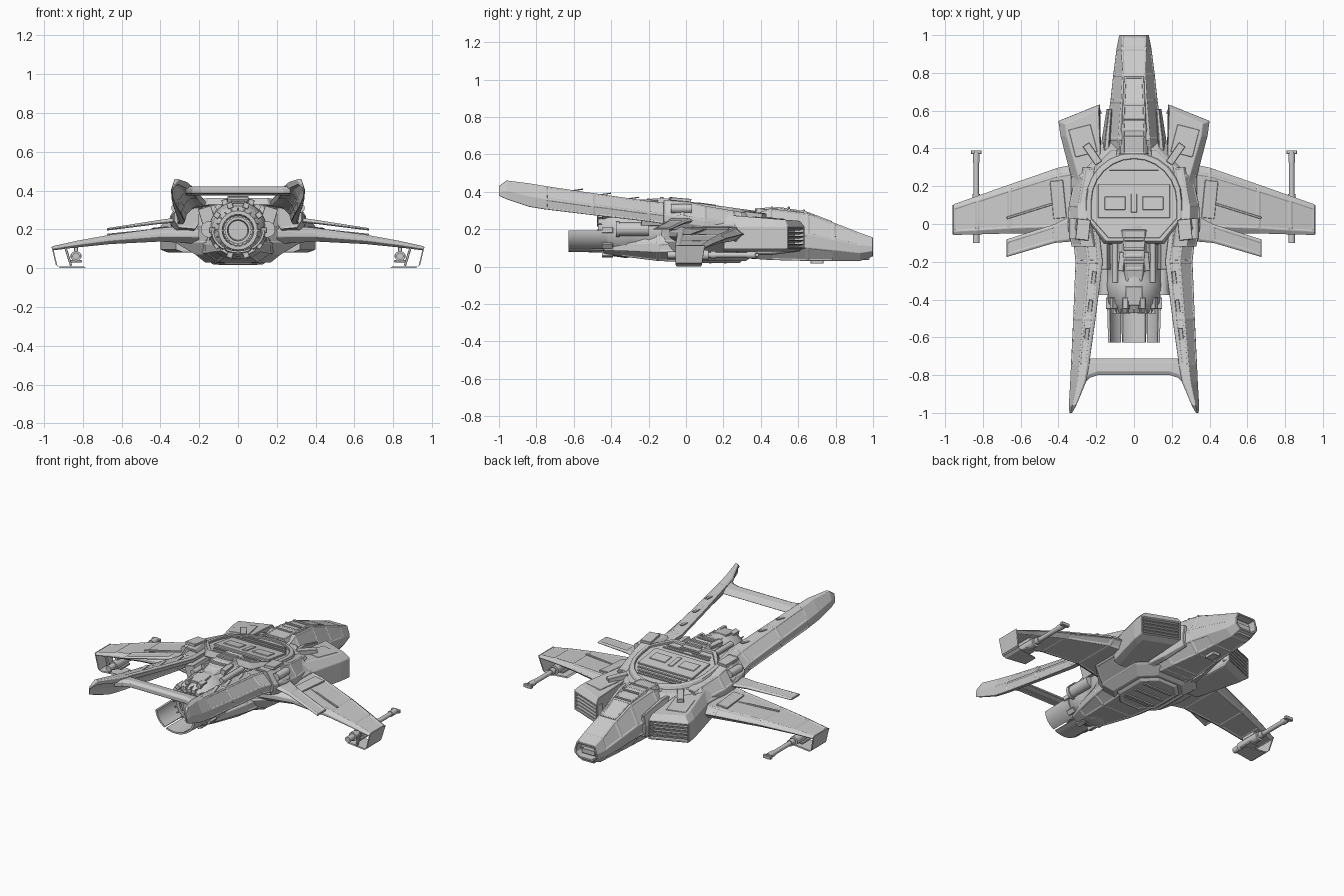
import bpy, bmesh, math
from mathutils import Matrix, Vector

if "Cube" in bpy.data.objects:
    bpy.data.objects.remove(bpy.data.objects["Cube"])


def finish(bm, name, mirror=False, bevel=0.004, smooth=False):
    bmesh.ops.recalc_face_normals(bm, faces=bm.faces)
    me = bpy.data.meshes.new(name)
    bm.to_mesh(me)
    bm.free()
    ob = bpy.data.objects.new(name, me)
    bpy.context.collection.objects.link(ob)
    if smooth:
        bpy.ops.object.select_all(action='DESELECT')
        ob.select_set(True)
        bpy.context.view_layer.objects.active = ob
        bpy.ops.object.shade_smooth_by_angle(angle=math.radians(35))
    if bevel:
        m = ob.modifiers.new("bevel", 'BEVEL')
        m.width, m.segments, m.limit_method = bevel, 1, 'ANGLE'
        m.angle_limit = math.radians(25)
    if mirror:
        ob.modifiers.new("mirror", 'MIRROR').use_clip = False
    return ob


def loft(name, rings, mirror=False, bevel=0.003, panel=0, recess=None, closed=False):
    """Skin rings of points; panel = sunk inset on large faces, recess = hollow the faces pointing that way."""
    bm = bmesh.new()
    vs = [[bm.verts.new(p) for p in r] for r in rings]
    n = len(vs[0])
    pairs = list(zip(vs, vs[1:])) + ([(vs[-1], vs[0])] if closed else [])
    for a, b in pairs:
        for i in range(n):
            bm.faces.new((a[i], a[(i + 1) % n], b[(i + 1) % n], b[i]))
    if not closed:
        bm.faces.new(vs[0])
        bm.faces.new(vs[-1])
    bmesh.ops.recalc_face_normals(bm, faces=bm.faces)
    bm.normal_update()
    if recess:
        d = Vector(recess).normalized()
        fs = [f for f in bm.faces if f.normal.dot(d) > 0.97]
        bmesh.ops.inset_individual(bm, faces=fs, thickness=0.012)
        bmesh.ops.inset_individual(bm, faces=fs, thickness=0.001, depth=-0.05)
    if panel:
        fs = [f for f in bm.faces if f.calc_area() > panel]
        bmesh.ops.inset_individual(bm, faces=fs, thickness=0.010)
        bmesh.ops.inset_individual(bm, faces=fs, thickness=0.003, depth=-0.003)
    return finish(bm, name, mirror, bevel)


def box(name, c, s, rot=(0, 0, 0), mirror=False, bevel=0.002):
    bm = bmesh.new()
    R = Matrix.Rotation(rot[2], 4, 'Z') @ Matrix.Rotation(rot[1], 4, 'Y') @ Matrix.Rotation(rot[0], 4, 'X')
    bmesh.ops.create_cube(bm, size=1, matrix=Matrix.Translation(c) @ R @ Matrix.Diagonal((*s, 1)))
    return finish(bm, name, mirror, bevel)


def turned(name, x, z, prof, mirror=False, n=28, arc=(0, 360), sx=1.0):
    """Turn a closed (y, radius) profile around a y-axis line."""
    full = arc[1] - arc[0] == 360
    k = n if full else n + 1
    rings = []
    for i in range(k):
        a = math.radians(arc[0] + (arc[1] - arc[0]) * i / n)
        rings.append([(x + sx * r * math.cos(a), y, z + r * math.sin(a)) for y, r in prof])
    bm = bmesh.new()
    vs = [[bm.verts.new(p) for p in r] for r in rings]
    m = len(prof)
    for i in range(k if full else k - 1):
        a, b = vs[i], vs[(i + 1) % k]
        for j in range(m):
            bm.faces.new((a[j], a[(j + 1) % m], b[(j + 1) % m], b[j]))
    if not full:
        bm.faces.new(vs[0])
        bm.faces.new(vs[-1])
    bmesh.ops.remove_doubles(bm, verts=bm.verts, dist=1e-5)
    return finish(bm, name, mirror, 0, True)


def rod(name, x, z, y0, y1, r, mirror=True, n=16):
    e = 1e-6
    return turned(name, x, z, [(y0, e), (y0, r), (y1, r), (y1, e)], mirror, n)


def octo(hx, y0, y1, c, z, tilt=0):
    p = [(hx - c, y0), (hx, y0 + c), (hx, y1 - c), (hx - c, y1)]
    p += [(-x, y) for x, y in reversed(p)]
    return [(x, y, z + tilt * (y - 0.14)) for x, y in p]


def dome(r, z, tilt=-.14):
    """Deck outline: round toward the nose, cut corners toward the engine."""
    p = [(r * math.cos(a), .12 + r * math.sin(a)) for a in [math.radians(15 * i) for i in range(13)]]
    p += [(-r, .03), (-r * .6, .12 - r * .85), (r * .6, .12 - r * .85), (r, .03)]
    return [(x, y, z + tilt * (y - .14)) for x, y in p]


def hull(y, hw, z0, z1, top=0.55, bot=0.6):
    h = z1 - z0
    p = [(bot * hw, z0), (hw, z0 + .28 * h), (hw, z0 + .55 * h), (top * hw, z1)]
    return [(x, y, z) for x, z in p] + [(-x, y, z) for x, z in reversed(p)]


def beam(y, xi, xo, z0, z1):
    w, h = xo - xi, z1 - z0
    return [(xi + .15 * w, y, z0), (xo - .2 * w, y, z0 + .05 * h), (xo, y, z0 + .3 * h), (xo, y, z0 + .5 * h),
            (xo - .4 * w, y, z1), (xi + .12 * w, y, z1), (xi, y, z1 - .15 * h), (xi, y, z0 + .2 * h)]


def shell(y, xi, xo, z0, z1):
    """Boom section: flat top, steep outer wall, hollow toward the inside and below."""
    w, h = xo - xi, z1 - z0
    return [(xi, y, z1 - .06 * h), (xi + .12 * w, y, z1), (xi + .55 * w, y, z1), (xo, y, z0 + .45 * h),
            (xo - .05 * w, y, z0), (xo - .25 * w, y, z0), (xo - .32 * w, y, z0 + .35 * h),
            (xi + .42 * w, y, z1 - .32 * h), (xi + .05 * w, y, z1 - .28 * h)]


def foil(x, yl, yt, z, t):
    d = yl - yt
    return [(x, yl, z), (x, yl - .12 * d, z + t / 2), (x, yt + .1 * d, z + t / 2), (x, yt, z + t * .15),
            (x, yt, z - t * .15), (x, yt + .1 * d, z - t / 2), (x, yl - .12 * d, z - t / 2)]


# Nose and cockpit
loft("nose", [hull(.2, .17, .05, .27), hull(.38, .16, .04, .285), hull(.45, .155, .035, .31), hull(.65, .125, .03, .285),
              hull(.79, .11, .03, .235), hull(.93, .092, .03, .18, .7), hull(1, .078, .055, .155, .8)],
     panel=.009, recess=(0, 1, 0))
loft("canopy", [hull(.37, .075, .26, .312, .8), hull(.5, .075, .26, .318, .8), hull(.64, .07, .24, .296, .8),
                hull(.78, .062, .2, .243, .8)], panel=.003)
for y in (.46, .55, .63):
    box("canopy_rib", (0, y, .315 if y < .6 else .299), (.11, .012, .01))
box("nose_sensor", (0, .96, .095), (.09, .03, .03))
box("nose_chin", (0, .955, .045), (.09, .05, .02))
box("nose_belly_fin", (0, .7, .025), (.05, .07, .02))
loft("cheek", [beam(.2, .13, .2, .06, .27), beam(.45, .125, .17, .06, .265), beam(.61, .115, .145, .08, .22)], True)

# Main hull, upper deck and belly
loft("main_hull", [octo(.17, -.06, .32, .08, .03), octo(.22, -.12, .38, .1, .07), octo(.32, -.13, .44, .17, .13),
                   octo(.335, -.13, .44, .18, .22), octo(.275, -.1, .40, .15, .305, -.1)], panel=.02)
loft("deck_rim", [dome(.265, .29), dome(.25, .33), dome(.225, .33), dome(.225, .29)], closed=True)
loft("deck_plate", [dome(.23, .28), dome(.23, .318)])
box("deck_panel", (0, .12, .322), (.38, .18, .018), (-.139, 0, 0))
box("deck_hatch", (.1, .11, .332), (.11, .07, .01), (-.139, 0, 0), True)
box("deck_hatch_centre", (0, .11, .332), (.03, .1, .01), (-.139, 0, 0))
for y, w in ((-.03, .3), (-.005, .32), (.235, .34), (.265, .3), (.29, .26)):
    box("deck_rib", (0, y, .32 - .14 * (y - .14)), (w, .011, .01), (-.139, 0, 0), bevel=0)
loft("belly_plate", [octo(.13, -.04, .29, .07, .02), octo(.16, -.06, .31, .08, .045)], panel=.01)
for y in (.05, .13, .21):
    box("belly_rib", (0, y, .02), (.2, .015, .01), bevel=0)

# Side intakes with slats
plan = [(.18, .634), (.40, .545), (.39, .47), (.32, .2), (.17, .2)]
top = [(.185, .61), (.365, .53), (.355, .46), (.28, .2), (.17, .2)]
low = [(.19, .58), (.36, .51), (.35, .45), (.28, .2), (.17, .2)]
loft("intake", [[(*p, .08) for p in low], [(*p, .095) for p in plan], [(*p, .215) for p in plan],
                [(x, y, .245 + .08 * (.6 - y)) for x, y in top]], True, recess=(.089, .22, 0))
ang = math.atan2(-.089, .22)
for i in range(5):
    box("intake_slat", (.286, .575, .115 + .021 * i), (.215, .03, .006), (.25, 0, ang), True, 0)
box("intake_top_panel", (.27, .44, .256), (.12, .15, .01), (-.08, 0, -.25), True)

# Shoulder blocks and small pods
loft("shoulder", [beam(.3, .2, .3, .16, .29), beam(.1, .22, .345, .17, .325), beam(-.02, .22, .35, .18, .355),
                  beam(-.12, .2, .33, .2, .355)], True, panel=.008)
for dz in (0, .045):
    rod("shoulder_pod", .32, .265 + dz, -.08, .03, .024)
box("shoulder_cap", (.27, -.03, .357), (.07, .11, .018), (-.08, 0, .1), True)
box("front_vent", (.22, .37, .275), (.04, .12, .03), (-.1, 0, -.6), True)

# Wings, rear blades, tip fins and guns
loft("wing", [foil(.2, .34, -.09, .175, .10), foil(.4, .3, -.05, .172, .07), foil(.66, .21, -.05, .148, .048),
              foil(.83, .15, -.055, .124, .034), foil(.957, .105, -.058, .102, .022)], True, panel=.012)
box("wing_strip", (.55, .07, .186), (.26, .012, .008), (0, .1, -.3), True)
box("wing_root_cover", (.40, .13, .197), (.07, .2, .028), (0, .1, -.1), True)
loft("rear_blade", [foil(.3, .06, -.09, .25, .026), foil(.42, .0, -.1, .236, .02),
                    foil(.675, -.08, -.175, .2, .012)], True, panel=.012)
fin = [(.958, .1, -.055, .108), (.935, .085, -.055, .014), (.92, .08, -.05, .004), (.79, .06, -.03, .004)]
loft("tip_fin", [[(x - .005, a, z - .004), (x - .005, b, z - .004), (x + .004, b, z + .004), (x + .004, a, z + .004)]
                 for x, a, b, z in fin], True, 0)
box("tip_fin_strut", (.875, -.045, .06), (.012, .02, .10), (0, .3, 0), True)
box("gun_pylon", (.835, .03, .09), (.02, .1, .06), (0, 0, 0), True)
rod("gun_body", .835, .062, -.05, .12, .027)
rod("gun_rear", .835, .062, -.1, -.05, .018)
rod("gun_barrel", .835, .062, .1, .385, .014)
rod("gun_muzzle", .835, .062, .325, .375, .018)
box("gun_tip", (.835, .38, .062), (.055, .02, .02), mirror=True)
rod("gun_collar", .835, .062, .13, .16, .02)
box("gun_base", (.835, .03, .035), (.06, .09, .012), mirror=True)

# Tail booms and crossbar
loft("tail_boom", [shell(.0, .19, .33, .21, .33), shell(-.2, .165, .31, .24, .35), shell(-.5, .203, .322, .275, .393),
                   shell(-.75, .238, .334, .305, .43), shell(-.84, .255, .338, .32, .445),
                   shell(-.96, .305, .345, .36, .46), shell(-1, .328, .342, .378, .43)], True, panel=.009)
for y in (-.3, -.45, -.6):
    box("boom_panel", (.233 - .12 * (y + .45), y, .385 - .145 * (y + .45)), (.022, .1, .006), (.144, 0, .12), True)
bar = [(-.27, -.68, -.85), (-.235, -.71, -.815), (-.19, -.71, -.8)]
bar += [(-x, a, b) for x, a, b in reversed(bar)]
loft("tail_crossbar", [[(x, a, .385), (x, a - .025, .415), (x, b + .02, .42), (x, b, .41), (x, b, .385),
                        (x, a - .03, .375)] for x, a, b in bar], panel=.02)

# Engine, turbine and petals
Z = .195
turned("engine_body", 0, Z, [(.0, 1e-6), (.0, .15), (-.2, .155), (-.22, .145), (-.3, .145), (-.32, .15), (-.42, .135),
                             (-.45, .11), (-.47, .1), (-.47, .082), (-.40, .075), (-.40, 1e-6)], n=32)
turned("engine_core", 0, Z, [(-.38, .04), (-.38, .068), (-.47, .068), (-.47, .055), (-.44, .05), (-.44, 1e-6),
                             (-.38, 1e-6)], n=32)
for i in range(20):
    a = i * math.tau / 20
    box("turbine_blade", (.092 * math.cos(a), -.45, Z + .092 * math.sin(a)), (.05, .05, .006), (0, -a, 0), bevel=0)
    if i % 2 == 0:
        box("engine_lug", (.134 * math.cos(a), -.42, Z + .134 * math.sin(a)), (.03, .06, .03), (0, -a, 0))
for c in (209, 270, 331):
    turned("engine_petal", 0, Z, [(-.42, .108), (-.42, .121), (-.627, .116), (-.627, .106)],
           arc=(c - 28, c + 28), n=10, sx=1.18)
loft("engine_cradle", [hull(.02, .2, .022, .22, .8), hull(-.15, .17, .03, .2, .8), hull(-.35, .12, .055, .17, .8),
                       hull(-.44, .09, .07, .14, .8)], panel=.008)
rod("side_thruster", .15, .2, -.36, -.2, .036)
rod("side_thruster_lip", .15, .2, -.375, -.355, .042)
box("engine_side_block", (.16, -.16, .27), (.07, .16, .09), (0, .3, 0), True)
rod("engine_pipe", .1, .315, -.31, -.08, .016)
loft("engine_spine", [hull(-.03, .08, .28, .362, .7), hull(-.17, .075, .28, .365, .7), hull(-.24, .065, .27, .35, .7),
                      hull(-.34, .05, .27, .33, .7)], panel=.004)
for y in (-.08, -.13, -.2):
    box("spine_rib", (0, y, .363 if y > -.17 else .356), (.11, .018, .018))
box("spine_block", (.06, -.2, .33), (.03, .1, .05), (0, .3, .1), True)
box("engine_top_block", (0, -.38, .32), (.09, .1, .04), (.1, 0, 0))
